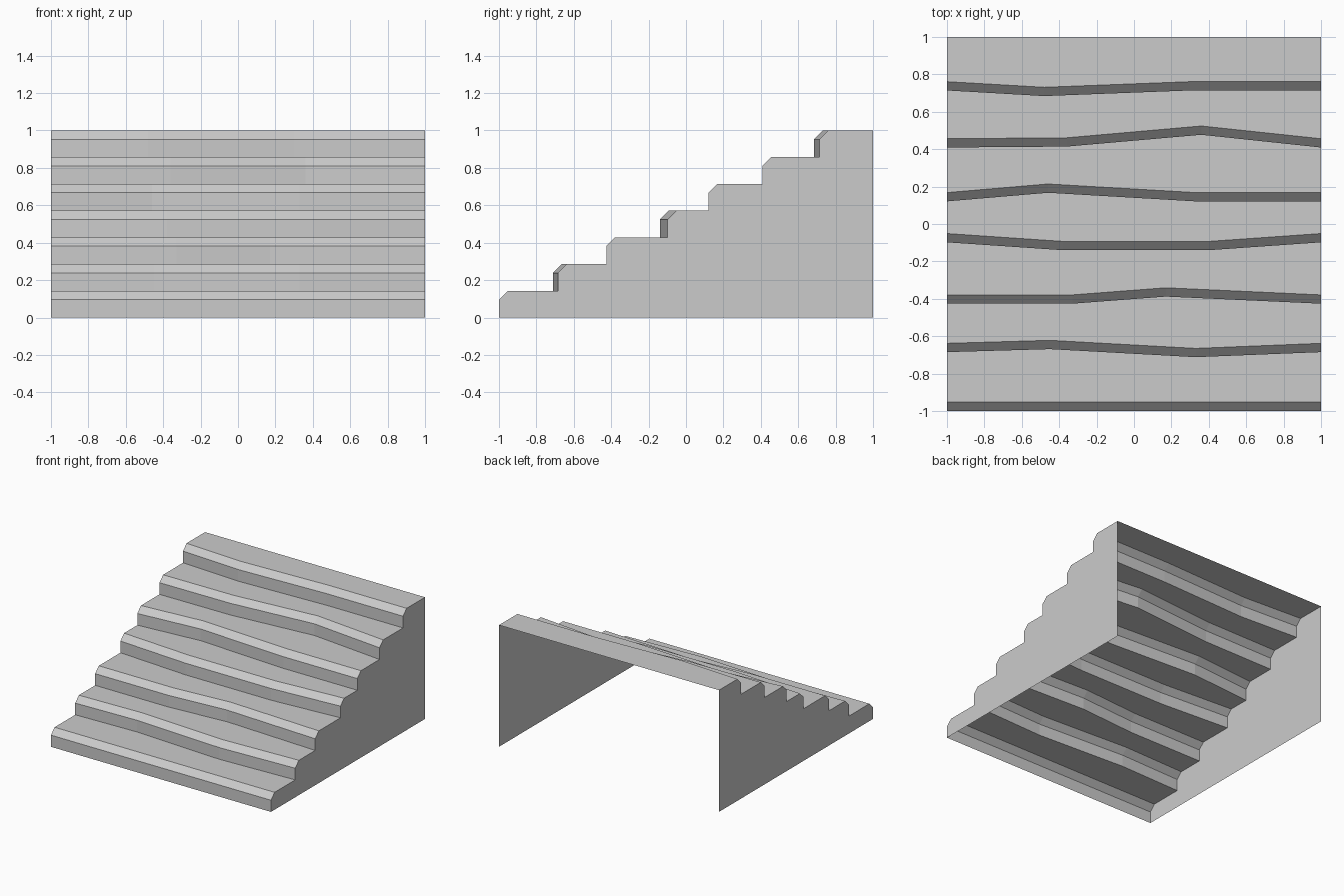
import bpy, bmesh

if "Cube" in bpy.data.objects:
    bpy.data.objects.remove(bpy.data.objects["Cube"])

# Riser line of each step, as four (x, y) points from left to right
RISERS = [
    [(-1, -1.0), (-.45, -1.0), (.35, -1.0), (1, -1.0)],
    [(-1, -.685), (-.45, -.669), (.33, -.712), (1, -.685)],
    [(-1, -.426), (-.33, -.426), (.17, -.388), (1, -.426)],
    [(-1, -.098), (-.38, -.14), (.4, -.14), (1, -.098)],
    [(-1, .121), (-.46, .167), (.33, .121), (1, .121)],
    [(-1, .409), (-.36, .414), (.36, .477), (1, .409)],
    [(-1, .714), (-.48, .684), (.3, .714), (1, .714)],
]
STEP = 1 / len(RISERS)
BEVEL = .047

bm = bmesh.new()


def add_row(points, z, dy=0):
    return [bm.verts.new((x, y + dy, z)) for x, y in points]


# Rows for riser bottom, riser top and bevel end of every step
rows = []
for i, line in enumerate(RISERS):
    top = (i + 1) * STEP
    rows.append(add_row(line, i * STEP))
    rows.append(add_row(line, top - BEVEL))
    rows.append(add_row(line, top, BEVEL))
# Back edge of the top landing
rows.append(add_row([(x, 1) for x, _ in RISERS[-1]], 1))

# Risers, bevels and treads
for a, b in zip(rows, rows[1:]):
    for k in range(3):
        bm.faces.new((a[k], a[k + 1], b[k + 1], b[k]))

# Stepped side walls; back and underside stay open
for k, x in ((0, -1), (3, 1)):
    corner = bm.verts.new((x, 1, 0))
    outline = [r[k] for r in rows] + [corner]
    bm.faces.new(outline if x < 0 else outline[::-1])

bmesh.ops.recalc_face_normals(bm, faces=bm.faces)
bm.faces.ensure_lookup_table()
if bm.faces[0].normal.y > 0:
    bmesh.ops.reverse_faces(bm, faces=bm.faces)
bmesh.ops.triangulate(bm, faces=[f for f in bm.faces if len(f.verts) > 4])

mesh = bpy.data.meshes.new("stairs")
bm.to_mesh(mesh)
bm.free()
bpy.context.collection.objects.link(bpy.data.objects.new("worn_stairs", mesh))
